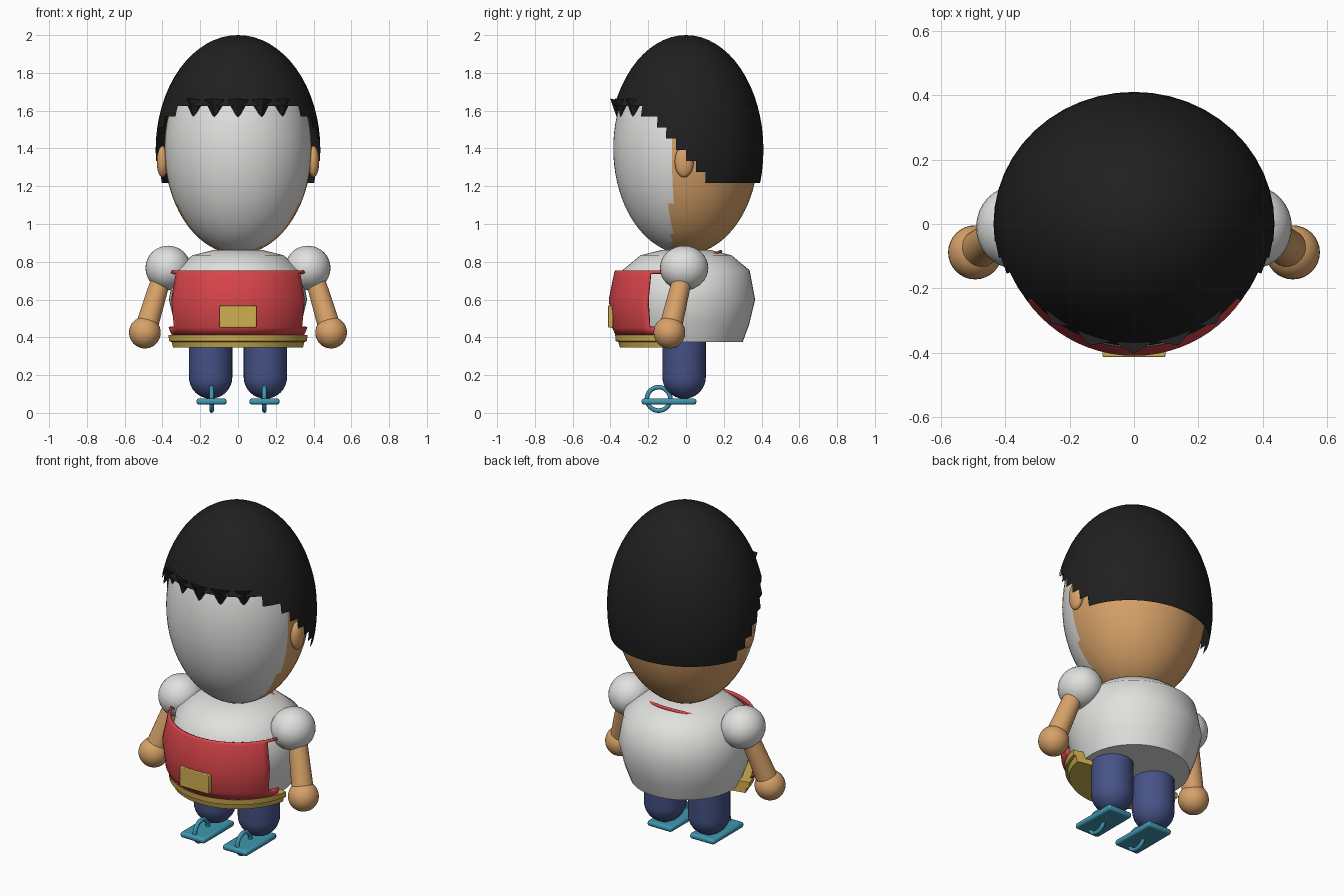
import bpy, bmesh, math
from mathutils import Vector, Matrix

cube = bpy.data.objects.get("Cube")
if cube:
    bpy.data.objects.remove(cube)


def material(name, rgb):
    m = bpy.data.materials.new(name)
    m.use_nodes = True
    m.diffuse_color = (*rgb, 1)
    m.node_tree.nodes["Principled BSDF"].inputs["Base Color"].default_value = (*rgb, 1)
    return m


WHITE = material("white", (0.75, 0.75, 0.74))
SKIN = material("skin", (0.68, 0.36, 0.14))
BLACK = material("black", (0.014, 0.014, 0.014))
RED = material("red", (0.7, 0.06, 0.07))
YELLOW = material("yellow", (0.62, 0.43, 0.08))
BLUE = material("blue", (0.06, 0.085, 0.24))
TEAL = material("teal", (0.05, 0.31, 0.44))


def finish(name, bm, *mats, smooth=40):
    mesh = bpy.data.meshes.new(name)
    bm.to_mesh(mesh)
    bm.free()
    ob = bpy.data.objects.new(name, mesh)
    bpy.context.collection.objects.link(ob)
    for m in mats:
        mesh.materials.append(m)
    if smooth:
        bpy.ops.object.select_all(action="DESELECT")
        ob.select_set(True)
        bpy.context.view_layer.objects.active = ob
        bpy.ops.object.shade_smooth_by_angle(angle=math.radians(smooth))
    return ob


def ball_mesh(center, radii, segs=32, rings=16):
    bm = bmesh.new()
    bmesh.ops.create_uvsphere(bm, u_segments=segs, v_segments=rings, radius=1)
    bm.transform(Matrix.Translation(center) @ Matrix.Diagonal((*radii, 1)))
    return bm


def lathe_mesh(profile, half_angle=180, steps=48, closed=False, center=(0, 0)):
    """Sweep (radius, z) points around z, with angle 0 at the front."""
    bm = bmesh.new()
    rows = []
    for i in range(steps + 1):
        a = math.radians(half_angle) * (2 * i / steps - 1)
        rows.append([bm.verts.new((center[0] + r * math.sin(a), center[1] - r * math.cos(a), z))
                     for r, z in profile])
    n = len(profile)
    for p, q in zip(rows, rows[1:]):
        for j in range(n if closed else n - 1):
            k = (j + 1) % n
            bm.faces.new((p[j], q[j], q[k], p[k]))
    if closed:
        bm.faces.new(rows[0])
        bm.faces.new(rows[-1])
    bmesh.ops.remove_doubles(bm, verts=bm.verts, dist=1e-5)
    bmesh.ops.recalc_face_normals(bm, faces=bm.faces)
    return bm


def box(name, center, size, mat, bevel):
    bm = bmesh.new()
    bmesh.ops.create_cube(bm, size=1)
    bm.transform(Matrix.Translation(center) @ Matrix.Diagonal((*size, 1)))
    ob = finish(name, bm, mat)
    mod = ob.modifiers.new("rounded", "BEVEL")
    mod.width, mod.segments = bevel, 2
    return ob


# Head: egg with a white front half
bm = ball_mesh((0, 0, 1.4), (0.39, 0.385, 0.56), 64, 40)
for f in bm.faces:
    f.material_index = int(f.calc_center_median().y < -0.08)
finish("head", bm, SKIN, WHITE, smooth=60)

# Hair: shell with a stepped lower edge rising towards the face
bm = ball_mesh((0, 0, 1.393), (0.436, 0.41, 0.607), 48, 32)


def hairline(y):
    if y < -0.24:
        return 1.61
    return min(1.56, max(1.22, 1.36 - (y - 0.01) * 1.1))


doomed = [f for f in bm.faces
          if f.calc_center_median().z < hairline(f.calc_center_median().y)]
bmesh.ops.delete(bm, geom=doomed, context="FACES")
finish("hair", bm, BLACK, smooth=60)

# Fringe spikes
for i in range(-2, 3):
    bm = bmesh.new()
    bmesh.ops.create_cone(bm, cap_ends=True, segments=6, radius1=0, radius2=0.062, depth=0.1)
    bm.transform(Matrix.Translation((0, -0.352, 1.602)) @ Matrix.Rotation(math.radians(-13), 4, "X"))
    bm.transform(Matrix.Rotation(math.radians(20 * i), 4, "Z"))
    finish(f"fringe_spike_{i + 3}", bm, BLACK, smooth=0)

# Shirt body
shirt = [(0, 0.87), (0.13, 0.862), (0.24, 0.835), (0.337, 0.755),
         (0.366, 0.6), (0.335, 0.47), (0.3, 0.375), (0, 0.375)]
finish("shirt", lathe_mesh(shirt), WHITE, smooth=60)

# Apron: curved front panel with short ties at its top and bottom corners
bm = lathe_mesh([(0.365, 0.41), (0.385, 0.455), (0.402, 0.6), (0.374, 0.738), (0.368, 0.752)],
                70, 28)
side = [f for f in bm.faces
        if abs(math.atan2(f.calc_center_median().x, -f.calc_center_median().y)) > math.radians(60)
        and 0.46 < f.calc_center_median().z < 0.735]
bmesh.ops.delete(bm, geom=side, context="FACES")
apron = finish("apron", bm, RED)
mod = apron.modifiers.new("thickness", "SOLIDIFY")
mod.thickness, mod.offset = 0.014, 0

# Apron neck strap, passing over the shoulders
curve = bpy.data.curves.new("neck_strap", "CURVE")
curve.dimensions = "3D"
curve.bevel_depth = 0.009
spline = curve.splines.new("NURBS")
path = [(0.34, -0.13, 0.742), (0.27, 0.05, 0.79), (0.12, 0.17, 0.85), (0, 0.19, 0.855)]
path += [(-x, y, z) for x, y, z in reversed(path[:-1])]
spline.points.add(len(path) - 1)
for p, co in zip(spline.points, path):
    p.co = (*co, 1)
spline.use_endpoint_u = True
strap = bpy.data.objects.new("neck_strap", curve)
curve.materials.append(RED)
bpy.context.collection.objects.link(strap)

# Waistband and pocket
band = [(0.22, 0.345), (0.35, 0.345), (0.358, 0.376), (0.372, 0.38), (0.375, 0.412), (0.3, 0.412)]
finish("waistband", lathe_mesh(band, 79, 32, closed=True), YELLOW, smooth=30)
box("pocket", (0, -0.4, 0.51), (0.195, 0.026, 0.115), YELLOW, 0.004)

# Paired parts
for s, tag in ((1, "left"), (-1, "right")):
    finish(f"ear_{tag}", ball_mesh((s * 0.4, -0.01, 1.33), (0.03, 0.05, 0.083)), SKIN)
    finish(f"sleeve_{tag}", ball_mesh((s * 0.37, -0.01, 0.767), (0.12, 0.128, 0.118)), WHITE)

    shoulder, hand = Vector((s * 0.395, -0.01, 0.75)), Vector((s * 0.493, -0.088, 0.425))
    axis = hand - shoulder
    bm = bmesh.new()
    bmesh.ops.create_cone(bm, cap_ends=True, segments=24, radius1=0.05, radius2=0.061,
                          depth=axis.length)
    bm.transform(Matrix.Translation((shoulder + hand) / 2)
                 @ axis.to_track_quat("Z", "Y").to_matrix().to_4x4())
    finish(f"arm_{tag}", bm, SKIN)
    finish(f"hand_{tag}", ball_mesh(hand, (0.084, 0.084, 0.084)), SKIN)

    # Trouser leg with a rounded foot end
    r = 0.115
    leg = [(0, 0.42), (r, 0.42)]
    leg += [(r * math.cos(t * math.pi / 16), 0.19 - r * math.sin(t * math.pi / 16))
            for t in range(9)]
    finish(f"leg_{tag}", lathe_mesh(leg, steps=32, center=(s * 0.145, -0.01)), BLUE)

    # Sandal sole and ring strap
    box(f"sole_{tag}", (s * 0.14, -0.09, 0.06), (0.16, 0.29, 0.032), TEAL, 0.012)
    ring = [(0.062 + 0.012 * math.cos(t * math.pi / 4), 0.012 * math.sin(t * math.pi / 4))
            for t in range(8)]
    bm = lathe_mesh(ring + ring[:1], steps=32)
    bm.transform(Matrix.Translation((s * 0.14, -0.145, 0.074))
                 @ Matrix.Rotation(math.pi / 2, 4, "Y"))
    finish(f"toe_ring_{tag}", bm, TEAL, smooth=60)
